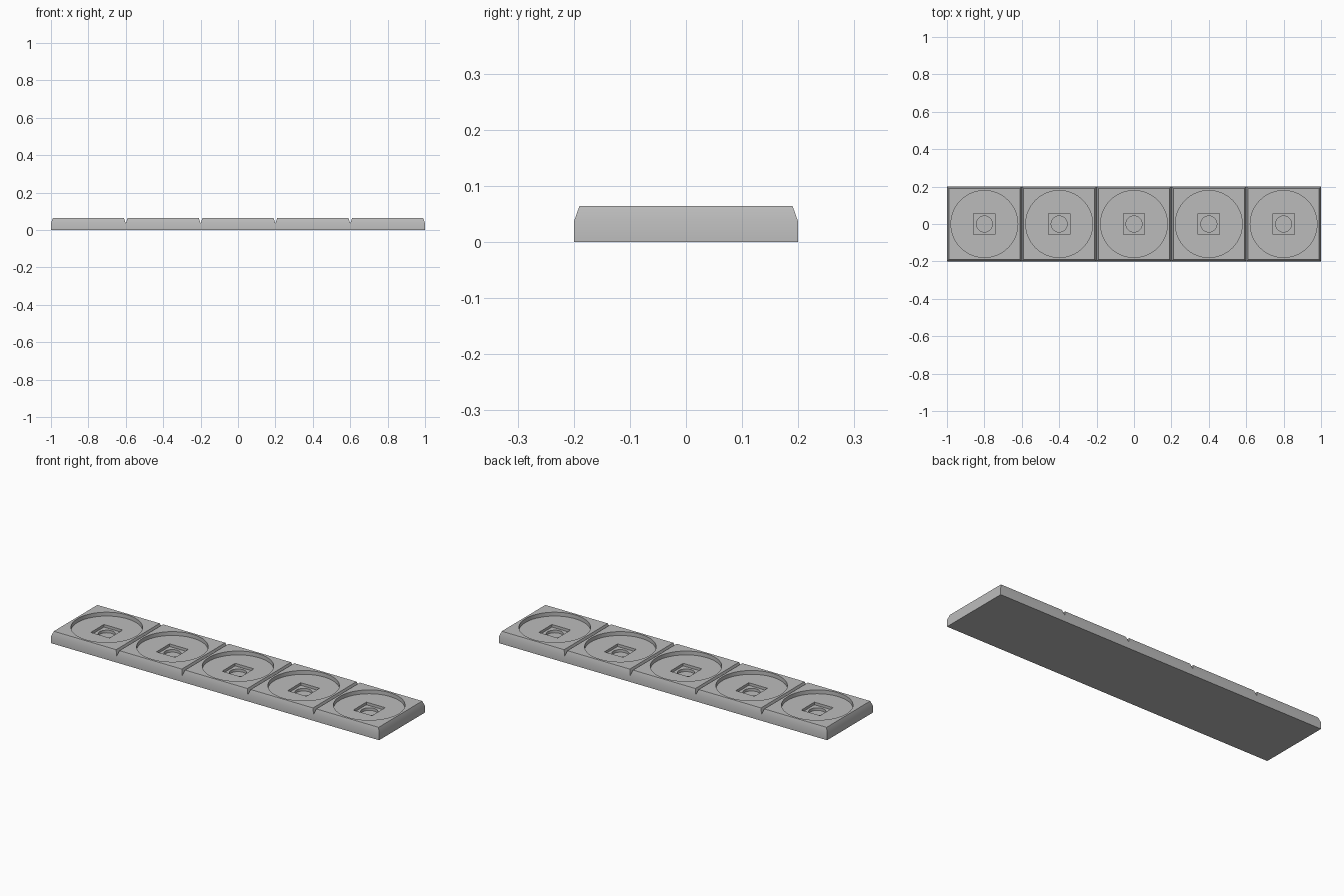
import bpy
import bmesh
from mathutils import Matrix, Vector

if "Cube" in bpy.data.objects:
    bpy.data.objects.remove(bpy.data.objects["Cube"])

COUNT, PITCH = 5, 0.4
HEIGHT, SHOULDER, CHAMFER = 0.0643, 0.0357, 0.0143
CENTRES = [(i - (COUNT - 1) / 2) * PITCH for i in range(COUNT)]

grey = bpy.data.materials.new("plain grey")
grey.use_nodes = True
colour = (0.5, 0.5, 0.5, 1)
grey.diffuse_color = colour
grey.node_tree.nodes["Principled BSDF"].inputs["Base Color"].default_value = colour


def make_object(name, bm):
    bmesh.ops.recalc_face_normals(bm, faces=bm.faces)
    mesh = bpy.data.meshes.new(name)
    bm.to_mesh(mesh)
    bm.free()
    mesh.materials.append(grey)
    obj = bpy.data.objects.new(name, mesh)
    bpy.context.collection.objects.link(obj)
    return obj


def make_tray():
    """Row of square tiles with chamfered tops on one solid slab."""
    bm = bmesh.new()
    for x in [c - PITCH / 2 for c in CENTRES] + [COUNT * PITCH / 2]:
        for y in (-PITCH / 2, PITCH / 2):
            bm.verts.new((x, y, SHOULDER))
    bm.verts.ensure_lookup_table()
    v = bm.verts
    tiles = [bm.faces.new((v[k], v[k + 2], v[k + 3], v[k + 1]))
             for k in range(0, 2 * COUNT, 2)]
    rim = [e for e in bm.edges if e.is_boundary]
    # outer walls and underside
    walls = bmesh.ops.extrude_edge_only(bm, edges=rim)["geom"]
    lower = [g for g in walls if isinstance(g, bmesh.types.BMVert)]
    bmesh.ops.translate(bm, verts=lower, vec=Vector((0, 0, -SHOULDER)))
    bmesh.ops.holes_fill(bm, edges=[e for e in bm.edges if e.is_boundary])
    # raised tile tops; the gaps between them become V grooves
    bm.normal_update()
    bmesh.ops.inset_individual(bm, faces=tiles, thickness=CHAMFER)
    for face in tiles:
        for vert in face.verts:
            vert.co.z = HEIGHT
    return make_object("base_tray", bm)


def cut_pockets(tray, name, floor, radius=None, side=None):
    """Sink one round or square pocket into every tile down to floor."""
    bm = bmesh.new()
    top = HEIGHT + 0.02
    for x in CENTRES:
        place = Matrix.Translation((x, 0, (top + floor) / 2))
        if radius:
            bmesh.ops.create_cone(bm, cap_ends=True, segments=64, radius1=radius,
                                  radius2=radius, depth=top - floor, matrix=place)
        else:
            size = Matrix.Diagonal((side, side, top - floor, 1))
            bmesh.ops.create_cube(bm, size=1, matrix=place @ size)
    cutter = make_object(name, bm)
    cutter.hide_render = True
    mod = tray.modifiers.new(name, "BOOLEAN")
    mod.operation, mod.solver, mod.object = "DIFFERENCE", "EXACT", cutter
    bpy.context.view_layer.objects.active = tray
    bpy.ops.object.modifier_apply(modifier=mod.name)
    bpy.data.objects.remove(cutter)


tray = make_tray()
cut_pockets(tray, "round_recess_cutter", 0.043, radius=0.1786)
cut_pockets(tray, "square_pocket_cutter", 0.0286, side=0.1143)
cut_pockets(tray, "magnet_hole_cutter", 0.0143, radius=0.0429)

bpy.ops.object.select_all(action="DESELECT")
tray.select_set(True)
bpy.context.view_layer.objects.active = tray
bpy.ops.object.shade_smooth_by_angle()
